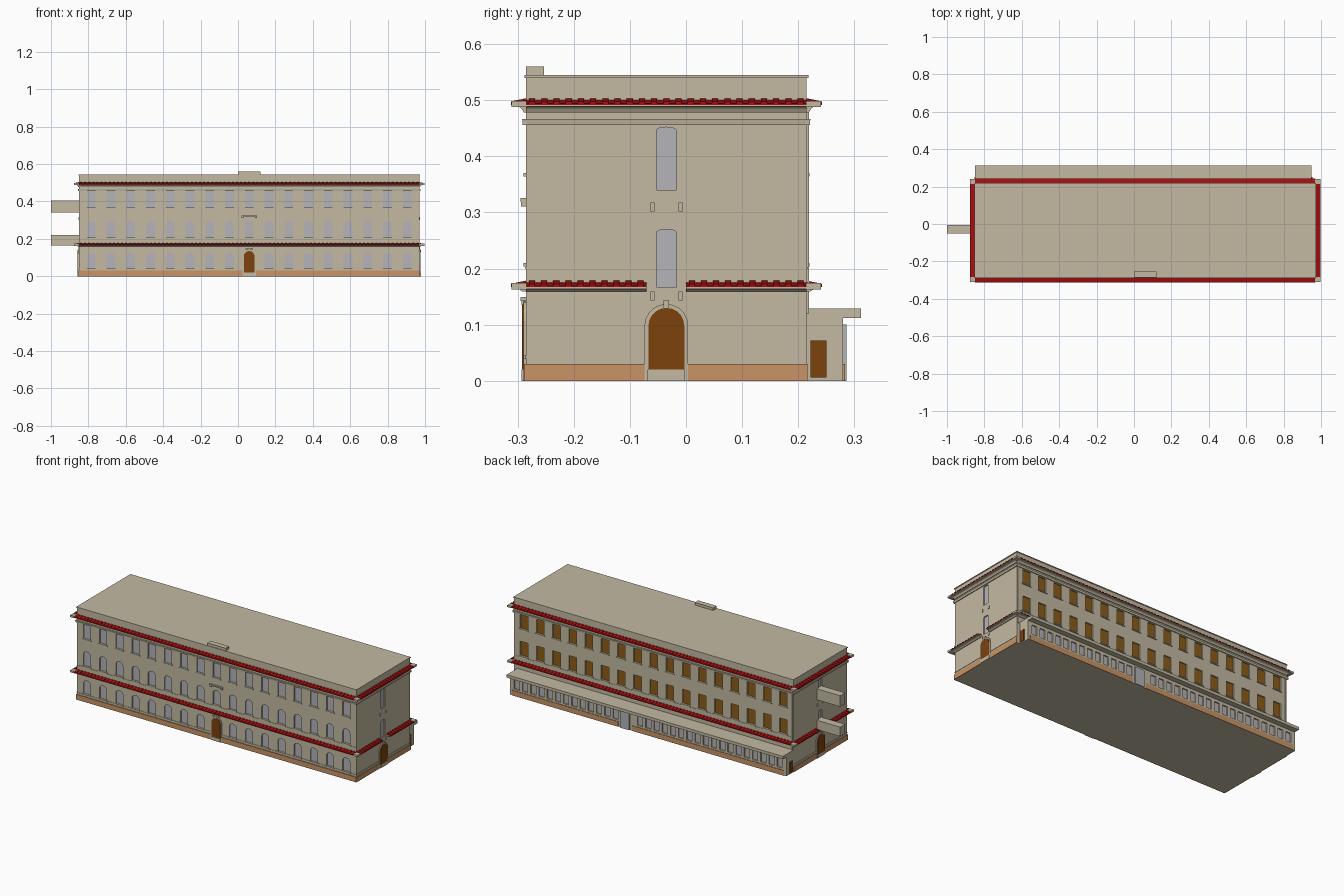
import bpy, bmesh, math
from mathutils import Matrix, Vector

if "Cube" in bpy.data.objects:
    bpy.data.objects.remove(bpy.data.objects["Cube"], do_unlink=True)


def material(name, *rgb):
    lin = [(c / 255 / 12.92) if c < 11 else ((c / 255 + 0.055) / 1.055) ** 2.4 for c in rgb]
    m = bpy.data.materials.new(name)
    m.use_nodes = True
    m.diffuse_color = (*lin, 1)
    m.node_tree.nodes["Principled BSDF"].inputs["Base Color"].default_value = (*lin, 1)
    return m


STONE = material("beige stone", 196, 186, 162)
PLINTH = material("terracotta plinth", 200, 148, 102)
TILE = material("red roof tile", 165, 14, 16)
GLASS = material("grey glass", 180, 180, 186)
DOOR = material("brown door wood", 124, 66, 12)
SHUTTER = material("ochre shutter", 140, 92, 24)


# Facade frames: local x runs along the wall, local -y points outward
def frame(x, y, turn):
    return Matrix.Translation((x, y, 0)) @ Matrix.Rotation(math.radians(turn), 4, 'Z')


CX, CY, HX, HY, TOP = 0.06, -0.035, 0.91, 0.25, 0.54
FRONT = frame(CX, CY - HY, 0)
BACK = frame(CX, CY + HY, 180)
RIGHT = frame(CX + HX, CY, 90)
LEFT = frame(CX - HX, CY, -90)
SIDES = [(FRONT, HX), (BACK, HX), (RIGHT, HY), (LEFT, HY)]
ANNEX = frame(0.05, 0.28, 180)
WORLD = Matrix.Identity(4)


class Part:
    """Collects solids into one object of one colour."""

    def __init__(self, name, mat):
        self.name, self.mat, self.bm = name, mat, bmesh.new()

    def extrude(self, points, step):
        face = self.bm.faces.new([self.bm.verts.new(p) for p in points])
        grown = bmesh.ops.extrude_face_region(self.bm, geom=[face])["geom"]
        bmesh.ops.translate(self.bm, vec=step, verts=[v for v in grown if isinstance(v, bmesh.types.BMVert)])

    def box(self, x0, x1, y0, y1, z0, z1):
        self.extrude([(x0, y0, z0), (x1, y0, z0), (x1, y1, z0), (x0, y1, z0)], (0, 0, z1 - z0))

    # Upright panel on a wall, with an optional arched head
    def panel(self, f, u, w, z0, z1, inner, outer, rise=0):
        h = w / 2
        pts = [(u - h, z0), (u + h, z0)]
        if rise:
            pts += [(u + h * math.cos(a), z1 - rise + rise * math.sin(a))
                    for a in (math.pi * i / 10 for i in range(11))]
        else:
            pts += [(u + h, z1), (u - h, z1)]
        self.extrude([f @ Vector((a, -inner, z)) for a, z in pts],
                     f.to_3x3() @ Vector((0, inner - outer, 0)))

    # Moulding: a profile of (outward, height) run along a wall
    def moulding(self, f, u0, u1, z, profile):
        self.extrude([f @ Vector((u0, -o, z + h)) for o, h in profile],
                     f.to_3x3() @ Vector((u1 - u0, 0, 0)))

    def finish(self):
        bmesh.ops.recalc_face_normals(self.bm, faces=self.bm.faces)
        mesh = bpy.data.meshes.new(self.name)
        self.bm.to_mesh(mesh)
        self.bm.free()
        mesh.materials.append(self.mat)
        ob = bpy.data.objects.new(self.name, mesh)
        bpy.context.collection.objects.link(ob)
        return ob


def cut(ob, cutter):
    cutter.hide_render = True
    mod = ob.modifiers.new("openings", 'BOOLEAN')
    mod.operation, mod.object, mod.solver = 'DIFFERENCE', cutter, 'EXACT'
    bpy.context.view_layer.update()
    done = bpy.data.meshes.new_from_object(ob.evaluated_get(bpy.context.evaluated_depsgraph_get()))
    ob.modifiers.clear()
    ob.data = done
    bpy.data.objects.remove(cutter, do_unlink=True)


walls = Part("main_walls", STONE)
walls.box(CX - HX, CX + HX, CY - HY, CY + HY, 0, TOP)
annex = Part("rear_annex_walls", STONE)
annex.box(-0.85, 0.95, 0.21, 0.28, 0, 0.115)
openings = Part("window_cutter", STONE)
annex_openings = Part("annex_cutter", STONE)
glass = Part("glass_panes", GLASS)
shutters = Part("rear_shutters", SHUTTER)
doors = Part("doors", DOOR)
trim = Part("stone_trim", STONE)
plinth = Part("plinth", PLINTH)
tiles = Part("cornice_tiles", TILE)
DEEP = 0.009


def window(f, u, w, z0, z1, pane, rise=0, cutter=openings):
    cutter.panel(f, u, w, z0, z1, -DEEP, 0.02, rise)
    pane.panel(f, u, w, z0, z1, -DEEP - 0.002, -DEEP + 0.002, rise)


# Window rows on the long walls
for k in range(-8, 9):
    u = k * 0.1056
    for z0, z1, rise in [(0.045, 0.125, 0.018), (0.21, 0.295, 0.018), (0.37, 0.455, 0)]:
        if z0 < 0.1 and k == 0:
            continue
        window(FRONT, u, 0.046, z0, z1, glass, rise)
        trim.panel(FRONT, u, 0.058, z0 - 0.006, z0, -0.002, 0.005)
    for z0, z1 in [(0.21, 0.295), (0.37, 0.452)]:
        window(BACK, u, 0.05, z0, z1, shutters)
        trim.panel(BACK, u, 0.06, z0 - 0.006, z0, -0.002, 0.005)

# Tall end windows and flanking stone plaques
for f in (RIGHT, LEFT):
    window(f, 0, 0.036, 0.167, 0.27, glass, 0.006)
    window(f, 0, 0.036, 0.34, 0.452, glass, 0.006)
    for s in (-1, 1):
        for z in (0.143, 0.302):
            trim.panel(f, s * 0.025, 0.007, z, z + 0.016, -0.002, 0.004)

# Arched doors with surround, step and keystone
for f, w, top in [(FRONT, 0.056, 0.135), (RIGHT, 0.064, 0.13), (LEFT, 0.064, 0.13)]:
    trim.panel(f, 0, w + 0.014, 0, top + 0.007, -0.002, 0.005, w / 2 + 0.007)
    trim.panel(f, 0, w + 0.003, 0, 0.02, -0.002, 0.008)
    trim.panel(f, 0, 0.01, top, top + 0.014, -0.002, 0.008)
    doors.panel(f, 0, w, 0.02, top, 0, 0.007, w / 2)

# Plinth, broken at the doors
gap = 0.035
for f, half in [(FRONT, HX), (RIGHT, HY), (LEFT, HY)]:
    for s in (-1, 1):
        plinth.panel(f, s * (half + gap) / 2, half - gap + 0.003, 0, 0.03, -0.002, 0.004)
        trim.panel(f, s * (half + gap) / 2, half - gap, 0.04, 0.044, -0.002, 0.002)

# Red-tiled cornices with stone mouldings; the lower one breaks at the end walls
SLAB = [(-0.002, -0.008), (0.006, -0.008), (0.012, -0.004), (0.025, -0.003), (0.025, 0.001), (-0.002, 0.001)]
ROOF = [(-0.002, 0), (0.027, 0), (0.027, 0.002), (-0.002, 0.009)]
RIDGE = [(-0.002, 0.006), (0.027, 0.001), (0.027, 0.006), (-0.002, 0.012)]
for z, broken in [(0.167, True), (0.492, False)]:
    for f, half in SIDES:
        runs = [(-half, half)]
        if broken and half == HY:
            runs = [(-half, -gap), (gap, half)]
        for u0, u1 in runs:
            trim.moulding(f, u0, u1, z, SLAB)
            tiles.moulding(f, u0, u1, z, ROOF)
            count = round((u1 - u0) / 0.022)
            pitch = (u1 - u0) / count
            for i in range(count):
                tiles.moulding(f, u0 + (i + 0.25) * pitch, u0 + (i + 0.75) * pitch, z, RIDGE)
    for sx in (-1, 1):
        for sy in (-1, 1):
            x, y = CX + sx * (HX + 0.0125), CY + sy * (HY + 0.0125)
            trim.box(x - 0.0135, x + 0.0135, y - 0.0135, y + 0.0135, z - 0.004, z + 0.007)


# String courses and roof edge around the whole block
def band(z0, z1, out):
    trim.box(CX - HX - out, CX + HX + out, CY - HY - out, CY + HY + out, z0, z1)


for f, half in SIDES:
    trim.moulding(f, -half - 0.006, half + 0.006, 0.456,
                  [(-0.002, 0), (0.005, 0), (0.007, 0.011), (-0.002, 0.011)])
    trim.moulding(f, -half, half, 0.478, [(-0.002, 0), (0.004, 0), (0.008, 0.007), (-0.002, 0.007)])
for f in (FRONT, BACK):
    trim.moulding(f, -HX, HX, 0.2, [(-0.002, 0), (0.002, 0), (0.002, 0.003), (-0.002, 0.003)])
band(TOP, TOP + 0.005, 0.003)

# Front ornament, door hood and roof block
trim.panel(FRONT, 0, 0.085, 0.319, 0.326, -0.002, 0.01)
for s in (-1, 1):
    trim.panel(FRONT, s * 0.036, 0.01, 0.311, 0.32, -0.002, 0.009)
trim.panel(FRONT, 0, 0.04, 0.142, 0.149, -0.002, 0.01)
roof_block = Part("roof_block", STONE)
roof_block.box(0, 0.12, -0.285, -0.253, 0.544, 0.56)

# Rear corner drainpipes
for s in (-1, 1):
    trim.panel(BACK, s * (HX - 0.008), 0.006, 0.12, 0.48, -0.002, 0.004)

# Rear annex: glazed arcade, doors, plinth and flat roof
for i in range(33):
    u = (i - 16) * 0.0535
    if abs(u + 0.15) > 0.05:
        window(ANNEX, u, 0.034, 0.04, 0.095, glass, 0, annex_openings)
glass.panel(ANNEX, -0.15, 0.06, 0, 0.1, -0.002, 0.006)
for s in (-1, 1):
    plinth.panel(ANNEX, s * 0.45 - 0.075 + s * 0.015, 0.84 - s * -0.15, 0, 0.03, -0.002, 0.003)
for f, u in [(frame(0.95, 0.236, 90), 0), (frame(-0.85, 0.236, -90), 0)]:
    doors.panel(f, u, 0.028, 0.006, 0.072, -0.002, 0.004)
annex_roof = Part("rear_annex_roof", STONE)
annex_roof.box(-0.85, 0.95, 0.21, 0.312, 0.112, 0.129)

# Two covered bridges on the end wall
bridges = Part("end_bridges", STONE)
for z0, z1 in [(0.165, 0.22), (0.34, 0.405)]:
    bridges.box(-1, -0.845, -0.052, -0.006, z0, z1)

cut(walls.finish(), openings.finish())
cut(annex.finish(), annex_openings.finish())
for part in (glass, shutters, doors, trim, plinth, tiles, roof_block, annex_roof, bridges):
    part.finish()
